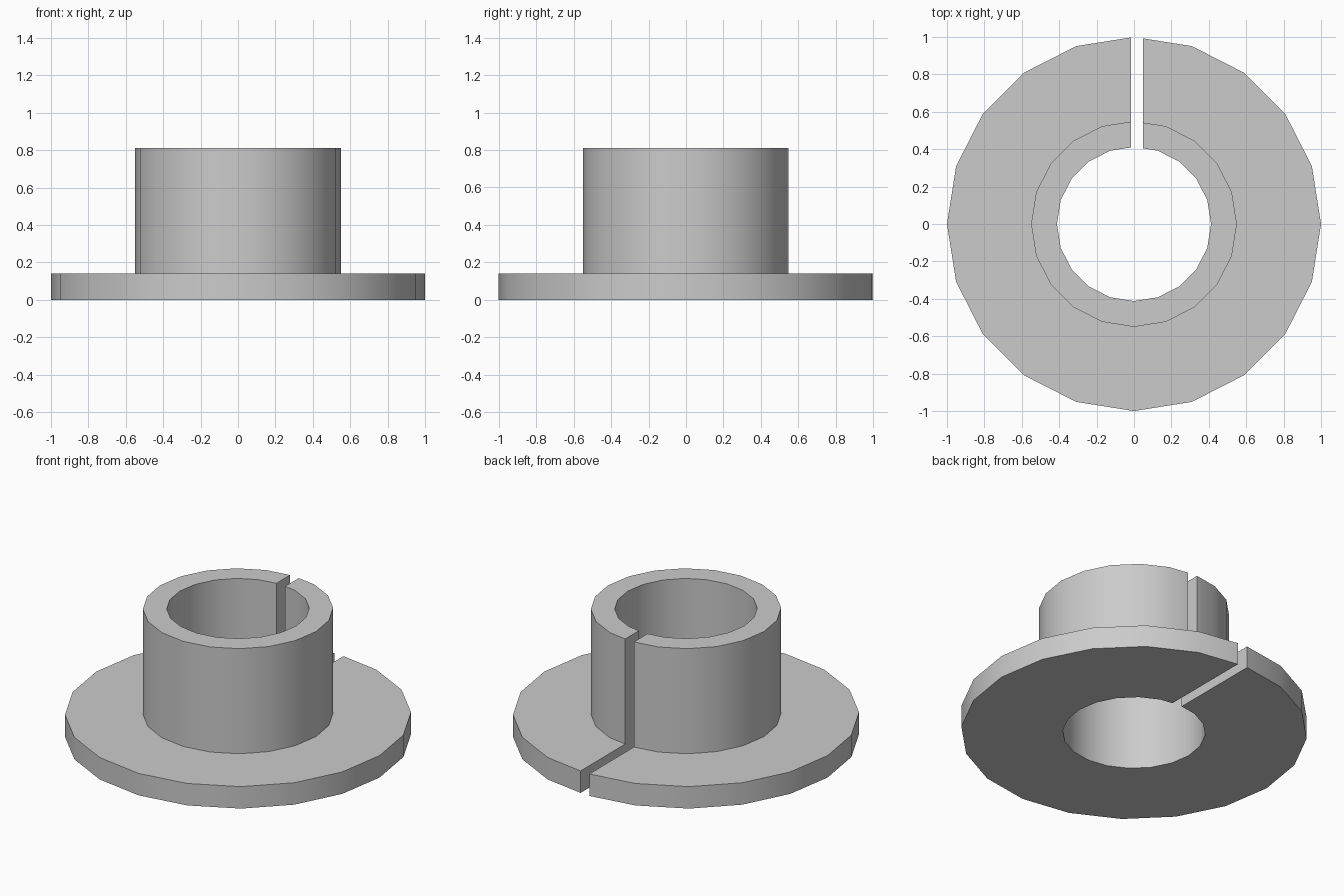
import bpy
import bmesh
import math

SIDES = 20
BORE, COLLAR, FLANGE = 0.412, 0.55, 1.0
FLANGE_TOP, COLLAR_TOP = 0.14, 0.81
SLOT_LEFT, SLOT_RIGHT = -0.016, 0.049

cube = bpy.data.objects.get("Cube")
if cube:
    bpy.data.objects.remove(cube, do_unlink=True)

# Plain grey material
grey = bpy.data.materials.new("plain grey")
grey.use_nodes = True
colour = (0.6, 0.6, 0.6, 1)
grey.diffuse_color = colour
grey.node_tree.nodes["Principled BSDF"].inputs["Base Color"].default_value = colour


def add_object(name, bm):
    bmesh.ops.recalc_face_normals(bm, faces=bm.faces)
    mesh = bpy.data.meshes.new(name)
    bm.to_mesh(mesh)
    bm.free()
    obj = bpy.data.objects.new(name, mesh)
    bpy.context.collection.objects.link(obj)
    return obj


# Flanged bushing: an L-shaped section turned around the z axis
profile = [(BORE, 0), (FLANGE, 0), (FLANGE, FLANGE_TOP),
           (COLLAR, FLANGE_TOP), (COLLAR, COLLAR_TOP), (BORE, COLLAR_TOP)]
bm = bmesh.new()
rings = []
for i in range(SIDES):
    a = math.tau * i / SIDES
    rings.append([bm.verts.new((r * math.cos(a), r * math.sin(a), z))
                  for r, z in profile])
for i, ring in enumerate(rings):
    following = rings[(i + 1) % SIDES]
    for j in range(len(profile)):
        k = (j + 1) % len(profile)
        bm.faces.new((ring[j], following[j], following[k], ring[k]))
bushing = add_object("flanged_bushing", bm)
bushing.data.materials.append(grey)

# Narrow slot through the back wall
bm = bmesh.new()
bmesh.ops.create_cube(bm, size=1)
bmesh.ops.scale(bm, vec=(SLOT_RIGHT - SLOT_LEFT, 1.2, 2), verts=bm.verts)
bmesh.ops.translate(bm, vec=((SLOT_LEFT + SLOT_RIGHT) / 2, 0.8, 0.4), verts=bm.verts)
cutter = add_object("slot_cutter", bm)
cutter.data.materials.append(grey)
cutter.hide_render = True

cut = bushing.modifiers.new("slot", 'BOOLEAN')
cut.operation = 'DIFFERENCE'
cut.solver = 'EXACT'
cut.object = cutter

bpy.ops.object.select_all(action='DESELECT')
bushing.select_set(True)
bpy.context.view_layer.objects.active = bushing
bpy.ops.object.modifier_apply(modifier=cut.name)
bpy.data.objects.remove(cutter, do_unlink=True)

# Smooth walls with crisp rims
bpy.ops.object.shade_smooth_by_angle(angle=math.radians(30))
